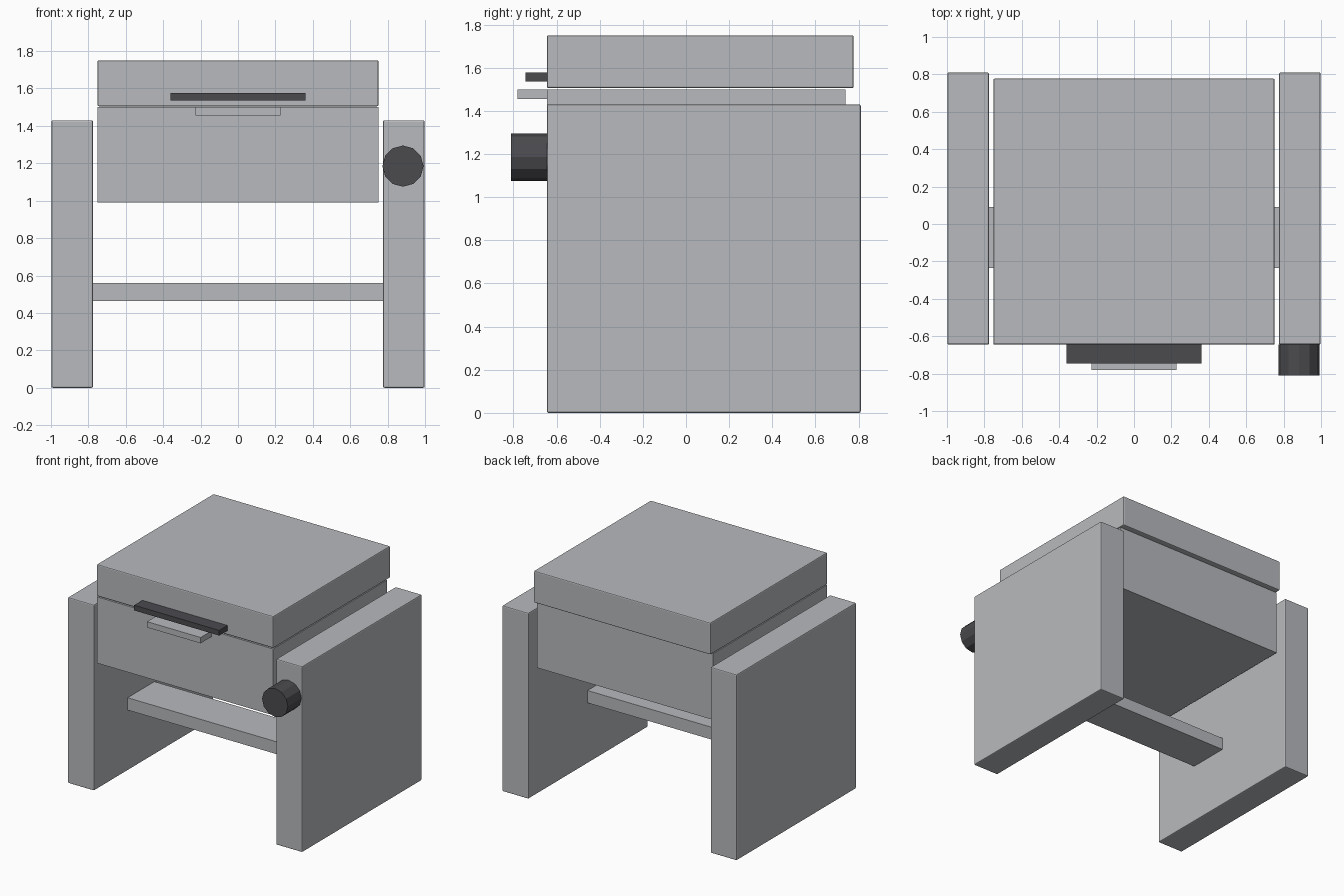
import bpy
import math

cube = bpy.data.objects.get("Cube")
if cube:
    bpy.data.objects.remove(cube, do_unlink=True)


def material(name, colour):
    mat = bpy.data.materials.new(name)
    mat.use_nodes = True
    mat.diffuse_color = colour
    mat.node_tree.nodes["Principled BSDF"].inputs["Base Color"].default_value = colour
    return mat


grey = material("light grey", (0.48, 0.49, 0.51, 1))
dark = material("charcoal", (0.07, 0.07, 0.078, 1))


def box(name, x, y, z, mat, bevel=0):
    """Box spanning the given (low, high) ranges."""
    spans = (x, y, z)
    bpy.ops.mesh.primitive_cube_add(size=1, location=[(a + b) / 2 for a, b in spans])
    obj = bpy.context.object
    obj.name = name
    obj.scale = [b - a for a, b in spans]
    bpy.ops.object.transform_apply(location=False, rotation=False, scale=True)
    obj.data.materials.append(mat)
    if bevel:
        mod = obj.modifiers.new("edge bevel", "BEVEL")
        mod.width = bevel
        mod.segments = 2
    return obj


front = -0.645

# Side panels
for side, sign in (("left", 1), ("right", -1)):
    x = sorted((sign * 0.775, sign * 0.998))
    box(side + "_side_panel", x, (front, 0.81), (0, 1.43), grey, 0.008)

# Cooking box, lid and cross shelf
box("firebox", (-0.75, 0.75), (front, 0.74), (0.99, 1.5), grey)
box("lid", (-0.752, 0.752), (front, 0.777), (1.505, 1.75), grey, 0.008)
box("cross_shelf", (-0.78, 0.78), (-0.235, 0.09), (0.465, 0.56), grey)

# Lid handle and front tab
box("lid_handle", (-0.362, 0.362), (-0.745, front + 0.01), (1.537, 1.577), dark)
box("front_tab", (-0.228, 0.228), (-0.78, front + 0.01), (1.455, 1.5), grey)

# Control knob on the left panel
bpy.ops.mesh.primitive_cylinder_add(
    vertices=12, radius=0.11, depth=0.165,
    location=(0.882, front - 0.0825, 1.185), rotation=(math.pi / 2, 0, 0))
knob = bpy.context.object
knob.name = "control_knob"
knob.data.materials.append(dark)
